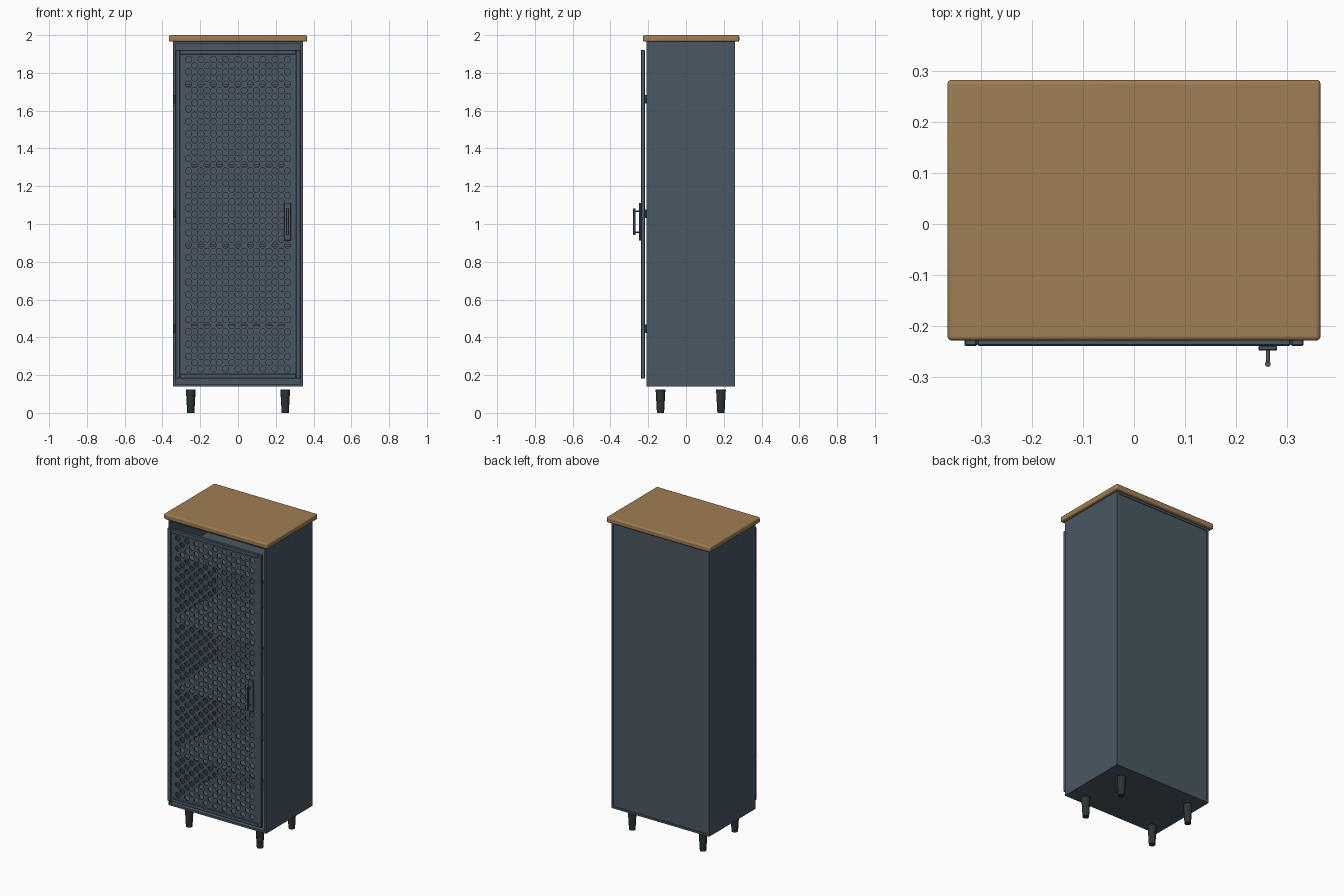
import bpy
import bmesh
import math
from mathutils import Matrix

cube = bpy.data.objects.get("Cube")
if cube:
    bpy.data.objects.remove(cube, do_unlink=True)


def material(name, rgb):
    mat = bpy.data.materials.new(name)
    mat.use_nodes = True
    mat.diffuse_color = (*rgb, 1)
    bsdf = mat.node_tree.nodes["Principled BSDF"]
    bsdf.inputs["Base Color"].default_value = (*rgb, 1)
    bsdf.inputs["Roughness"].default_value = 0.6
    return mat


SLATE = material("slate paint", (0.068, 0.097, 0.125))
WOOD = material("oak wood", (0.35, 0.21, 0.088))
CHARCOAL = material("charcoal metal", (0.027, 0.033, 0.034))


def add_mesh(name, bm, mat):
    mesh = bpy.data.meshes.new(name)
    bm.to_mesh(mesh)
    bm.free()
    obj = bpy.data.objects.new(name, mesh)
    bpy.context.collection.objects.link(obj)
    mesh.materials.append(mat)
    return obj


def smooth(obj):
    bpy.ops.object.select_all(action="DESELECT")
    obj.select_set(True)
    bpy.context.view_layer.objects.active = obj
    bpy.ops.object.shade_smooth_by_angle(angle=math.radians(35))


def box(name, xs, ys, zs, mat=SLATE, bevel=0, segments=1):
    """Box given by its extent along each axis."""
    bm = bmesh.new()
    bmesh.ops.create_cube(bm, size=1)
    for v in bm.verts:
        for i, (lo, hi) in enumerate((xs, ys, zs)):
            v.co[i] = lo if v.co[i] < 0 else hi
    obj = add_mesh(name, bm, mat)
    if bevel:
        mod = obj.modifiers.new("bevel", "BEVEL")
        mod.width = bevel
        mod.segments = segments
    return obj


def rod(name, centre, length, r_low, r_high, mat=SLATE, along_y=False):
    bm = bmesh.new()
    matrix = Matrix.Translation(centre)
    if along_y:
        matrix = matrix @ Matrix.Rotation(math.pi / 2, 4, "X")
    bmesh.ops.create_cone(bm, cap_ends=True, segments=24, radius1=r_low,
                          radius2=r_high, depth=length, matrix=matrix)
    obj = add_mesh(name, bm, mat)
    smooth(obj)
    return obj


# Carcass: sides, floor, ceiling, inset back and shelves
HALF_W, FRONT, BACK = 0.345, -0.21, 0.26
LOW, HIGH, WALL = 0.14, 1.965, 0.013
inner = (-HALF_W + WALL, HALF_W - WALL)
for side, s in (("left", 1), ("right", -1)):
    xs = sorted((s * HALF_W, s * (HALF_W - WALL)))
    box(f"{side}_side", xs, (FRONT, BACK), (LOW, HIGH))
box("floor_panel", inner, (FRONT, BACK), (LOW, LOW + WALL))
box("ceiling_panel", inner, (FRONT, BACK), (HIGH - WALL, HIGH))
box("back_panel", inner, (BACK - 0.014, BACK - 0.004), (LOW + WALL, HIGH - WALL))
for i in range(4):
    z = 0.465 + 0.423 * i
    box(f"shelf_{i + 1}", inner, (-0.2, BACK - 0.014), (z - 0.006, z + 0.006))

# Wooden top with rounded edges
top = box("wooden_top", (-0.365, 0.365), (-0.228, 0.282), (1.965, 2),
          WOOD, 0.008, 3)
smooth(top)

# Door frame
DOOR_X, DOOR_LOW, DOOR_HIGH, RAIL = 0.332, 0.182, 1.922, 0.025
door_y = (-0.239, -0.218)
for side, s in (("left", 1), ("right", -1)):
    xs = sorted((s * DOOR_X, s * (DOOR_X - RAIL)))
    box(f"door_{side}_stile", xs, door_y, (DOOR_LOW, DOOR_HIGH), bevel=0.003)
rail_x = (-DOOR_X + RAIL, DOOR_X - RAIL)
box("door_bottom_rail", rail_x, door_y, (DOOR_LOW, DOOR_LOW + RAIL), bevel=0.003)
box("door_top_rail", rail_x, door_y, (DOOR_HIGH - RAIL, DOOR_HIGH), bevel=0.003)

# Perforated door panel: a filled outline with staggered round holes
PITCH, HOLE, SIDES = 0.0655, 0.0165, 14
centre_z = (DOOR_LOW + DOOR_HIGH) / 2
curve = bpy.data.curves.new("door_panel", "CURVE")
curve.dimensions = "2D"
curve.fill_mode = "BOTH"
curve.extrude = 0.004


def outline(points):
    spline = curve.splines.new("POLY")
    spline.points.add(len(points) - 1)
    for p, (x, y) in zip(spline.points, points):
        p.co = (x, y, 0, 1)
    spline.use_cyclic_u = True


w, h = DOOR_X - RAIL + 0.003, (DOOR_HIGH - DOOR_LOW) / 2 - RAIL + 0.003
outline([(-w, -h), (w, -h), (w, h), (-w, h)])
for row in range(51):
    columns = 9 - row % 2
    for col in range(columns):
        cx = (col - (columns - 1) / 2) * PITCH
        cy = (row - 25) * PITCH / 2
        angles = [2 * math.pi * k / SIDES for k in range(SIDES)]
        outline([(cx + HOLE * math.cos(a), cy + HOLE * math.sin(a)) for a in angles])
panel = bpy.data.objects.new("door_panel", curve)
bpy.context.collection.objects.link(panel)
panel.location = (0, -0.23, centre_z)
panel.rotation_euler.x = math.pi / 2
curve.materials.append(SLATE)
bpy.ops.object.select_all(action="DESELECT")
panel.select_set(True)
bpy.context.view_layer.objects.active = panel
bpy.ops.object.convert(target="MESH")

# Hinges in the gap behind the door
for i, z in enumerate((0.445, 1.055, 1.66)):
    box(f"hinge_{i + 1}", (-0.343, -0.31), (-0.22, -0.207), (z - 0.022, z + 0.022),
        CHARCOAL)

# Handle: backplate, two posts and a round bar
HX, HZ = 0.262, 1.012
box("handle_plate", (HX - 0.018, HX + 0.018), (-0.248, -0.238),
    (HZ - 0.1, HZ + 0.1), bevel=0.002)
for name, dz in (("lower", -0.055), ("upper", 0.055)):
    rod(f"handle_{name}_post", (HX, -0.26, HZ + dz), 0.028, 0.004, 0.004,
        along_y=True)
rod("handle_bar", (HX, -0.274, HZ), 0.14, 0.0055, 0.0055)

# Tapered legs
for side, x in (("left", 0.25), ("right", -0.25)):
    for end, y in (("front", -0.135), ("back", 0.185)):
        rod(f"{end}_{side}_leg", (x, y, 0.0625), 0.125, 0.019, 0.026, CHARCOAL)
